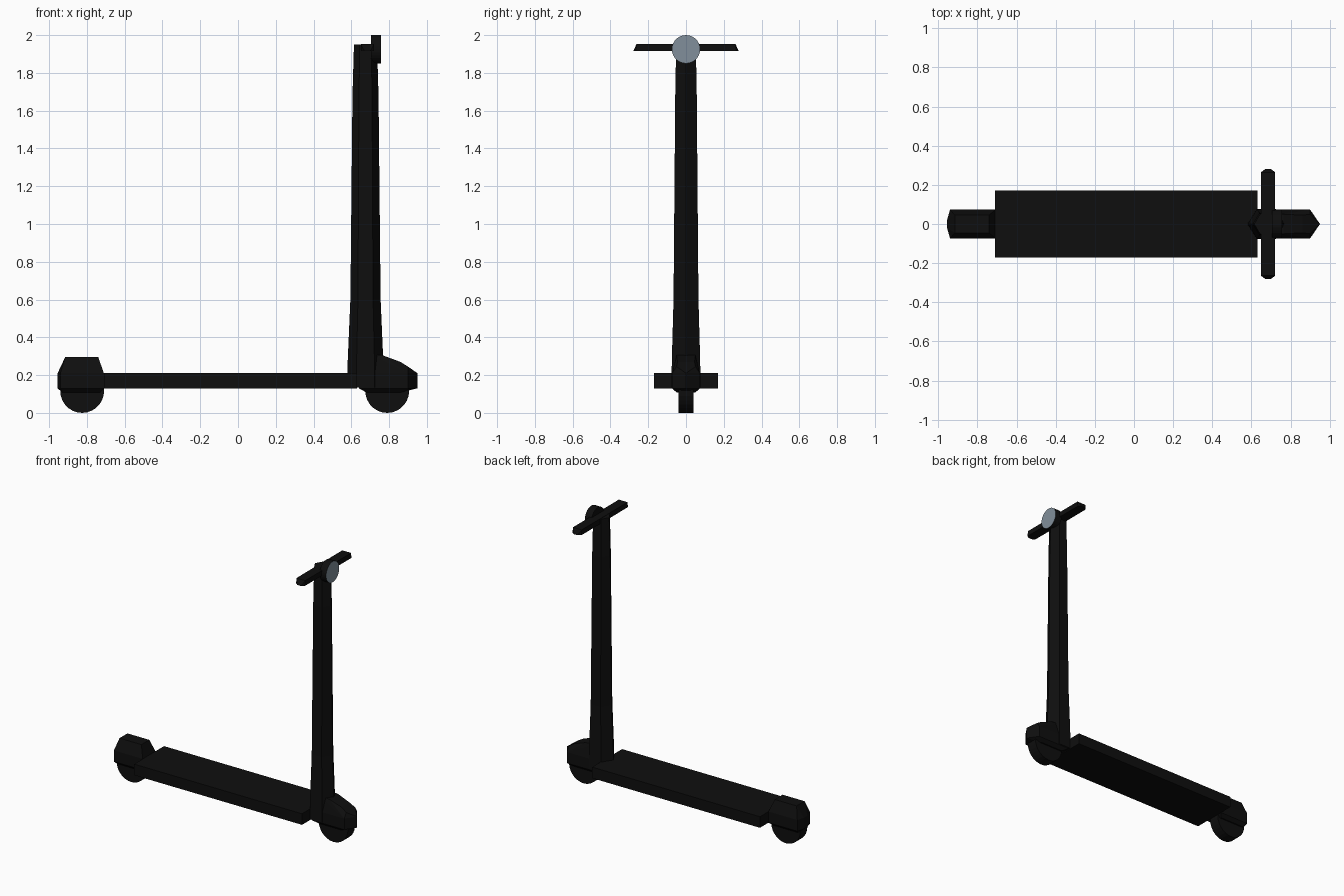
import bpy, bmesh, math
from mathutils import Matrix, Vector

if "Cube" in bpy.data.objects:
    bpy.data.objects.remove(bpy.data.objects["Cube"])


def material(name, rgb):
    m = bpy.data.materials.new(name)
    m.diffuse_color = (*rgb, 1)
    m.use_nodes = True
    m.node_tree.nodes["Principled BSDF"].inputs["Base Color"].default_value = m.diffuse_color
    return m


BLACK = material("matte_black", (0.0045, 0.0045, 0.0045))
GREY = material("lamp_grey", (0.22, 0.275, 0.325))


def finish(name, bm, mats=(BLACK,)):
    bmesh.ops.recalc_face_normals(bm, faces=bm.faces)
    me = bpy.data.meshes.new(name)
    bm.to_mesh(me)
    bm.free()
    for m in mats:
        me.materials.append(m)
    ob = bpy.data.objects.new(name, me)
    bpy.context.collection.objects.link(ob)
    return ob


def hull(name, pts):
    """Faceted solid around points mirrored across y = 0."""
    bm = bmesh.new()
    allp = {(x, s * y + 0.0, z) for x, y, z in pts for s in (1, -1)}
    for p in sorted(allp):
        bm.verts.new(p)
    r = bmesh.ops.convex_hull(bm, input=bm.verts[:])
    inner = [v for v in bm.verts if not v.link_faces]
    bmesh.ops.delete(bm, geom=inner, context='VERTS')
    return finish(name, bm)


def disc(name, centre, radius, depth, axis, mats=(BLACK,)):
    bm = bmesh.new()
    rot = Vector((0, 0, 1)).rotation_difference(Vector(axis)).to_matrix().to_4x4()
    bmesh.ops.create_cone(bm, cap_ends=True, segments=28, radius1=radius,
                          radius2=radius, depth=depth,
                          matrix=Matrix.Translation(centre) @ rot)
    bm.normal_update()
    if len(mats) > 1:
        for f in bm.faces:
            f.material_index = 1 if f.normal.x > 0.9 else 0
    return finish(name, bm, mats)


# Deck
hull("deck", [(x, 0.17, z) for x in (-0.71, 0.63) for z in (0.13, 0.21)])

# Wheels
disc("rear_wheel", (-0.825, 0, 0.116), 0.116, 0.08, (0, 1, 0))
disc("front_wheel", (0.79, 0, 0.116), 0.116, 0.08, (0, 1, 0))

# Rear mudguard
hull("rear_mudguard",
     [(x, y, z) for x, y in ((-0.955, 0.02), (-0.94, 0.073), (-0.71, 0.073))
      for z in (0.13, 0.21)]
     + [(-0.915, 0.045, 0.295), (-0.74, 0.045, 0.295),
        (-0.93, 0.05, 0.108), (-0.73, 0.05, 0.108)])

# Front mudguard with pointed nose
hull("front_mudguard",
     [(x, y, z) for x, y in ((0.95, 0), (0.90, 0.073), (0.64, 0.073))
      for z in (0.13, 0.21)]
     + [(0.70, 0.05, 0.31), (0.765, 0.05, 0.305), (0.86, 0.045, 0.27),
        (0.90, 0.05, 0.245), (0.68, 0.05, 0.108), (0.86, 0.05, 0.108)])

# Tapered six-sided steering column: centre x, half length, half width, z
bm = bmesh.new()
rings = []
for cx, a, b, z in ((0.675, 0.097, 0.077, 0.135), (0.675, 0.094, 0.075, 0.28),
                    (0.675, 0.08, 0.066, 0.6), (0.675, 0.069, 0.057, 1.68),
                    (0.675, 0.061, 0.052, 1.95)):
    rings.append([bm.verts.new((cx + a * math.cos(i * math.pi / 3),
                                b / 0.866 * math.sin(i * math.pi / 3), z))
                  for i in range(6)])
for lo, hi in zip(rings, rings[1:]):
    for i in range(6):
        j = (i + 1) % 6
        bm.faces.new((lo[i], lo[j], hi[j], hi[i]))
bm.faces.new(rings[0])
bm.faces.new(rings[-1])
finish("steering_column", bm)

# Handlebar with slanted ends
hull("handlebar", [(0.65, 0.265, 1.915), (0.72, 0.265, 1.915),
                   (0.67, 0.28, 1.915), (0.70, 0.28, 1.915),
                   (0.65, 0.262, 1.952), (0.72, 0.262, 1.952)])

# Headlamp: black housing, grey front face
disc("headlamp", (0.73, 0, 1.925), 0.075, 0.052, (1, 0, 0), (BLACK, GREY))
